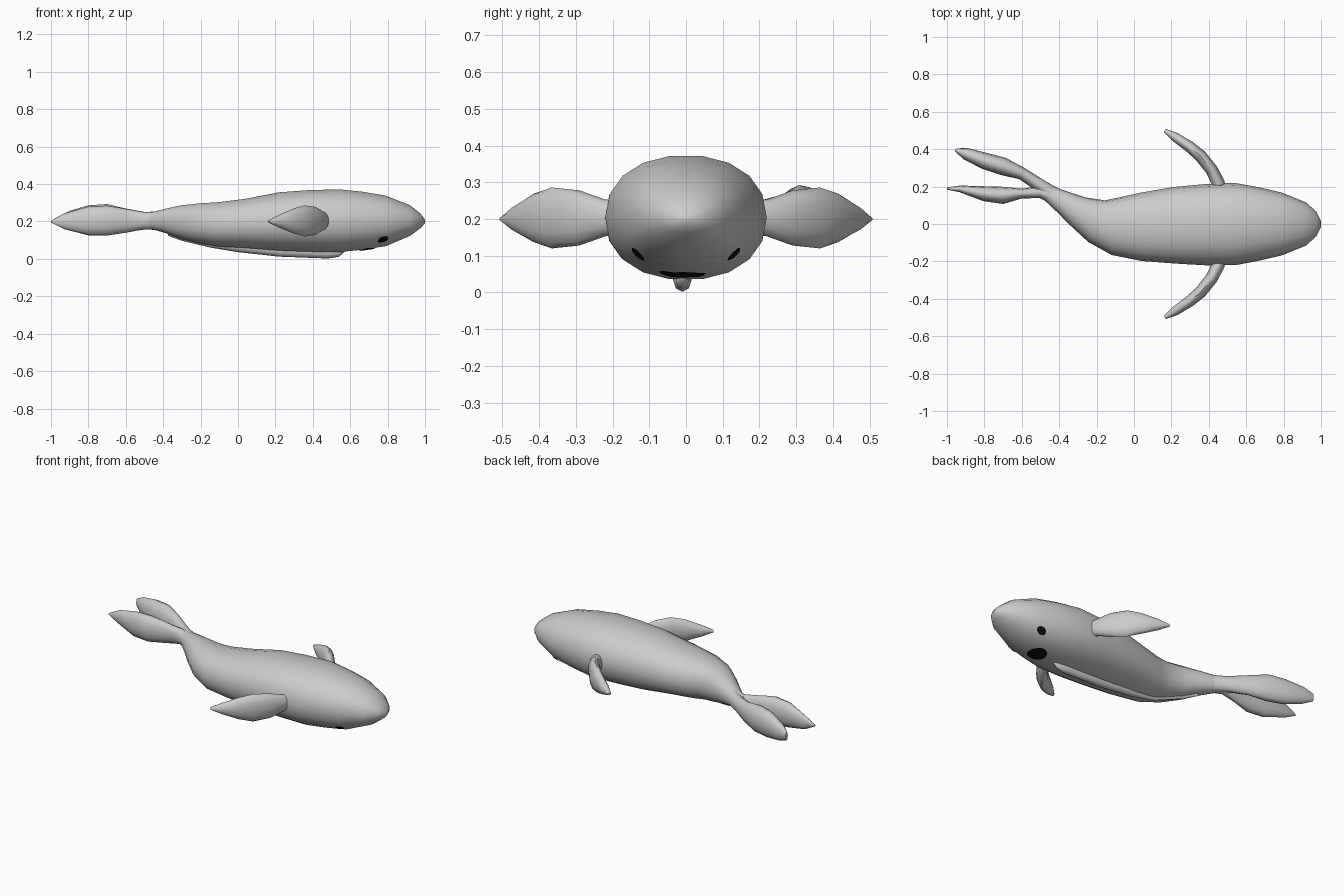
import bpy, bmesh, math
from mathutils import Vector
from mathutils.bvhtree import BVHTree

if "Cube" in bpy.data.objects:
    bpy.data.objects.remove(bpy.data.objects["Cube"])

black = bpy.data.materials.new("black")
black.diffuse_color = (0.005, 0.005, 0.005, 1)
black.use_nodes = True
black.node_tree.nodes["Principled BSDF"].inputs["Base Color"].default_value = black.diffuse_color


def finish(bm, name, angle=60):
    bmesh.ops.recalc_face_normals(bm, faces=bm.faces)
    me = bpy.data.meshes.new(name)
    bm.to_mesh(me)
    bm.free()
    ob = bpy.data.objects.new(name, me)
    bpy.context.collection.objects.link(ob)
    bpy.ops.object.select_all(action='DESELECT')
    ob.select_set(True)
    bpy.context.view_layer.objects.active = ob
    bpy.ops.object.shade_smooth_by_angle(angle=math.radians(angle))
    return ob


def loft(name, rows, sides=16, power=2.0, flip=1):
    """Skin rings along a path; row = x, y, z, half thickness, half height."""
    bm = bmesh.new()
    path = [Vector((r[0], r[1] * flip, r[2])) for r in rows]
    rings = []
    for i, r in enumerate(rows):
        t = path[min(i + 1, len(path) - 1)] - path[max(i - 1, 0)]
        t.z = 0
        side = Vector((-t.y, t.x, 0)).normalized()
        ring = []
        for k in range(sides):
            a = math.tau * k / sides
            c, s = math.cos(a), math.sin(a)
            u = math.copysign(abs(c) ** (2 / power), c)
            v = math.copysign(abs(s) ** (2 / power), s)
            ring.append(bm.verts.new(path[i] + side * r[3] * u + Vector((0, 0, r[4] * v))))
        rings.append(ring)
    for a, b in zip(rings, rings[1:]):
        for k in range(sides):
            j = (k + 1) % sides
            bm.faces.new((a[k], a[j], b[j], b[k]))
    bm.faces.new(rings[0])
    bm.faces.new(rings[-1])
    return finish(bm, name)


# Body, nose to bent tail stalk
body = loft("body", [
    (1.0, 0, .2, .015, .01), (.975, 0, .203, .065, .04), (.92, 0, .205, .115, .083),
    (.79, 0, .203, .168, .137), (.66, 0, .204, .198, .158), (.54, 0, .204, .22, .17),
    (.38, -.004, .203, .217, .167), (.22, -.007, .2, .205, .158),
    (.04, -.015, .19, .183, .133), (-.1, -.012, .185, .155, .12),
    (-.2, .015, .19, .12, .108), (-.3, .068, .197, .085, .09),
    (-.38, .118, .203, .062, .066), (-.45, .16, .204, .045, .048),
    (-.52, .19, .203, .03, .04)], sides=18, power=2.2)

# Belly keel
loft("belly_keel", [
    (.57, -.01, .05, .008, .012), (.54, -.01, .033, .018, .022), (.48, -.01, .033, .025, .031),
    (.22, -.012, .044, .026, .032), (.0, -.015, .07, .025, .034), (-.15, .0, .093, .022, .032),
    (-.3, .068, .125, .02, .028), (-.37, .112, .142, .012, .02)], sides=8)

# Side flippers
for name, flip in (("left_flipper", 1), ("right_flipper", -1)):
    loft(name, [
        (.46, .17, .205, .035, .045), (.45, .22, .203, .035, .05), (.415, .29, .203, .033, .075),
        (.355, .365, .203, .033, .083), (.295, .415, .203, .03, .066),
        (.22, .465, .201, .025, .034), (.165, .5, .2, .01, .006)], sides=12, flip=flip)

# Tail flukes
loft("tail_fluke_outer", [
    (-.4, .135, .204, .045, .05), (-.5, .205, .204, .035, .047), (-.6, .27, .206, .033, .063),
    (-.7, .308, .21, .048, .083), (-.8, .338, .208, .044, .078),
    (-.9, .376, .205, .032, .052), (-.955, .397, .203, .008, .025)], sides=12)
loft("tail_fluke_inner", [
    (-.4, .135, .204, .045, .05), (-.5, .17, .204, .032, .046), (-.6, .163, .204, .026, .064),
    (-.7, .153, .205, .046, .08), (-.8, .162, .203, .04, .077),
    (-.93, .188, .201, .018, .042), (-1.0, .19, .2, .006, .005)], sides=12)

# Eyes and mouth: thin discs wrapped onto the body
bm = bmesh.new()
bm.from_mesh(body.data)
tree = BVHTree.FromBMesh(bm)
bm.free()


def patch(name, center, ax, ay, power=2):
    bm = bmesh.new()
    bmesh.ops.create_circle(bm, cap_ends=True, segments=16, radius=1)
    bmesh.ops.poke(bm, faces=bm.faces[:])
    for v in bm.verts:
        p = Vector(center) + Vector(ax) * v.co.x + Vector(ay) * v.co.y
        loc, nor, _, _ = tree.find_nearest(p)
        v.co = loc + nor * .005
    ob = finish(bm, name)
    ob.data.materials.append(black)


for name, s in (("left_eye", 1), ("right_eye", -1)):
    patch(name, (.773, .125 * s, .108), (.028, 0, .006), (0, .012 * s, .019))
patch("mouth", (.69, -.01, .05), (.05, 0, .008), (0, .065, 0))
